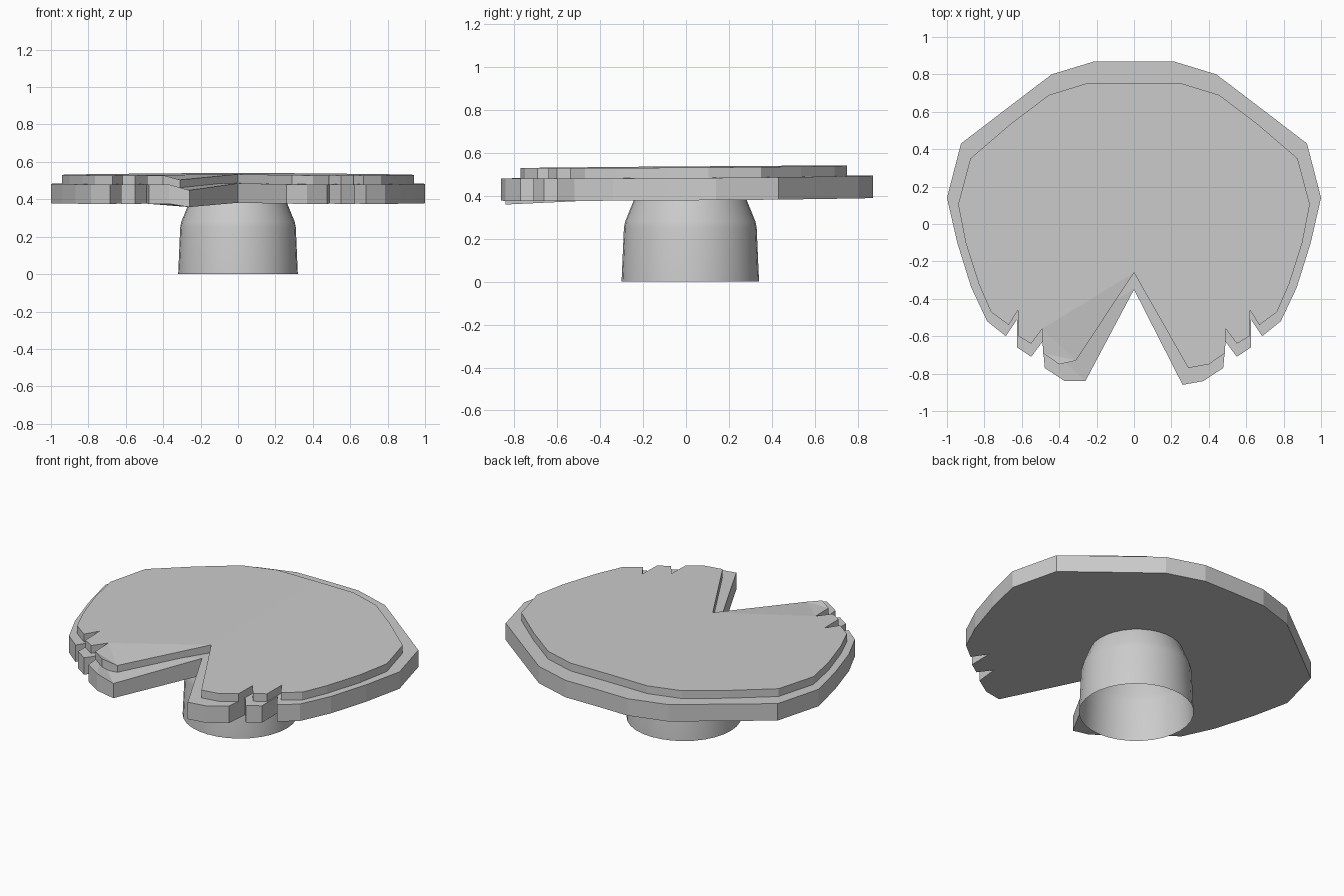
import bpy, bmesh, math

if "Cube" in bpy.data.objects:
    bpy.data.objects.remove(bpy.data.objects["Cube"])

# Right-hand half outlines, from the back edge round to the front slit
OUTER = [(0.21, 0.87), (0.44, 0.80), (0.69, 0.61), (0.925, 0.43), (1.0, 0.14),
         (0.945, -0.10), (0.87, -0.34), (0.785, -0.52), (0.685, -0.60),
         (0.625, -0.51), (0.625, -0.66), (0.55, -0.71), (0.49, -0.63),
         (0.477, -0.77), (0.37, -0.84), (0.26, -0.86)]
INNER = [(0.26, 0.75), (0.455, 0.69), (0.66, 0.535), (0.875, 0.35), (0.94, 0.105),
         (0.90, -0.10), (0.83, -0.32), (0.765, -0.47), (0.67, -0.54),
         (0.62, -0.46), (0.617, -0.60), (0.55, -0.64), (0.49, -0.56),
         (0.487, -0.69), (0.40, -0.75), (0.29, -0.77)]


def leaf_layer(name, half, slit, left_tip, z0, z1, dip0, dip1):
    """Extruded leaf outline, tilted slightly, with a drooping left tip."""
    left = [(-x, y) for x, y in half]
    left[-1] = left_tip
    loop = [(0, half[0][1])] + half + [(0, slit)] + left[::-1]
    bm = bmesh.new()
    low = [bm.verts.new((x, y, z0)) for x, y in loop]
    high = [bm.verts.new((x, y, z1)) for x, y in loop]
    n, mid = len(loop), len(half) + 1
    # Top and bottom are split along the centre line
    for ring in (low, high):
        bm.faces.new(ring[:mid + 1])
        bm.faces.new(ring[mid:] + ring[:1])
    caps = bm.faces[:]
    for i in range(n):
        j = (i + 1) % n
        bm.faces.new((low[i], low[j], high[j], high[i]))
    bmesh.ops.triangulate(bm, faces=caps, ngon_method='BEAUTY')
    bmesh.ops.recalc_face_normals(bm, faces=bm.faces)
    for v in bm.verts:
        v.co.z += 0.007 * v.co.y - 0.006 * abs(v.co.x)
    low[mid + 1].co.z -= dip0
    high[mid + 1].co.z -= dip1
    me = bpy.data.meshes.new(name)
    bm.to_mesh(me)
    bm.free()
    ob = bpy.data.objects.new(name, me)
    bpy.context.collection.objects.link(ob)
    return ob


# Two stacked leaf layers
leaf_layer("leaf_base", OUTER, -0.35, (-0.26, -0.84), 0.384, 0.488, 0.018, 0.032)
leaf_layer("leaf_top", INNER, -0.26, (-0.31, -0.73), 0.486, 0.536, 0.03, 0.025)

# Hollow stem, open at the bottom
SEG = 32
bm = bmesh.new()
rings = []
for r, z in [(0.32, 0.0), (0.309, 0.25), (0.303, 0.28), (0.26, 0.386)]:
    rings.append([bm.verts.new((r * math.cos(2 * math.pi * i / SEG),
                                0.02 + r * math.sin(2 * math.pi * i / SEG), z))
                  for i in range(SEG)])
for a, b in zip(rings, rings[1:]):
    for i in range(SEG):
        j = (i + 1) % SEG
        bm.faces.new((a[i], a[j], b[j], b[i]))
me = bpy.data.meshes.new("stem")
bm.to_mesh(me)
bm.free()
for p in me.polygons:
    p.use_smooth = True
stem = bpy.data.objects.new("stem", me)
bpy.context.collection.objects.link(stem)
